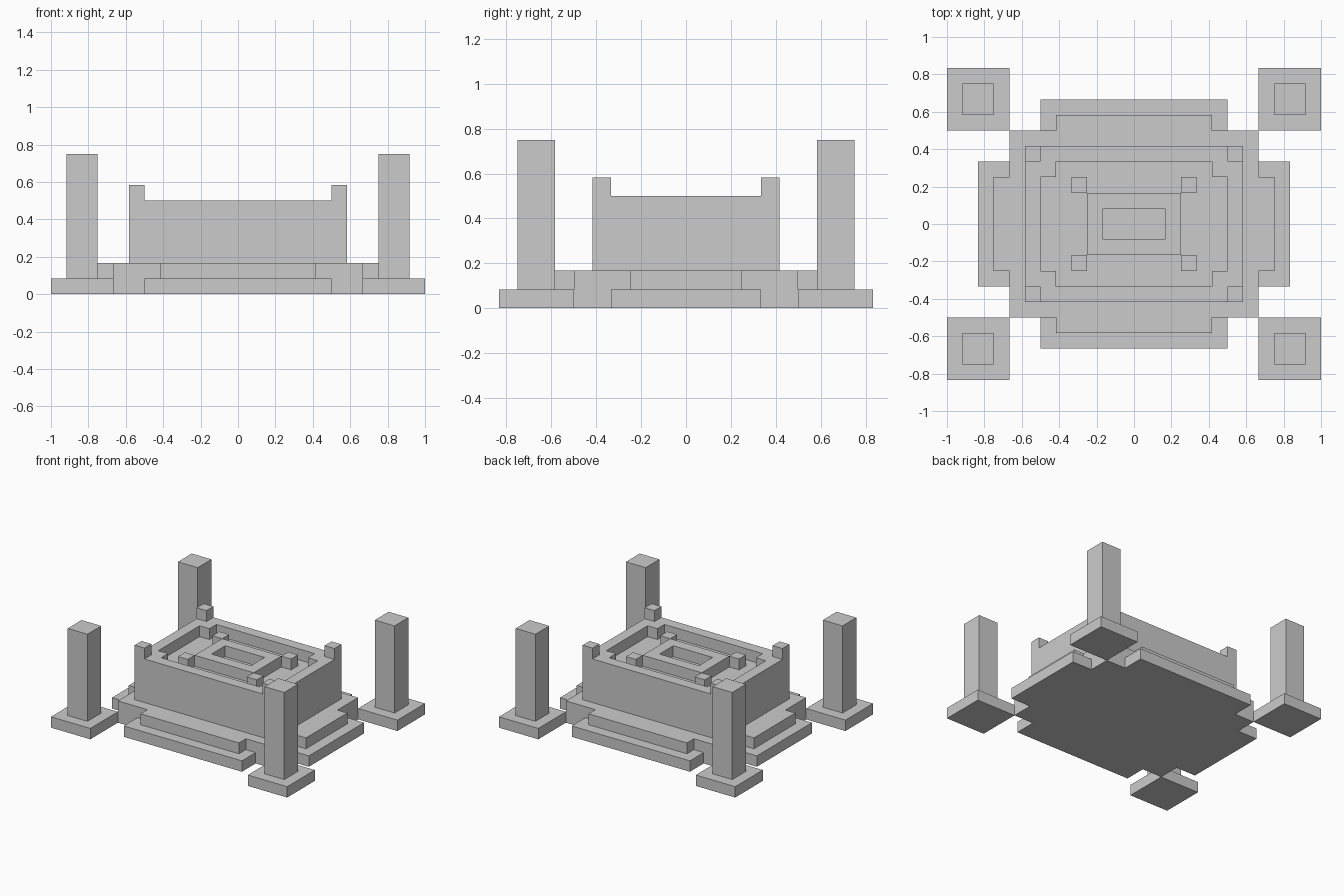
import bpy, bmesh

if "Cube" in bpy.data.objects:
    bpy.data.objects.remove(bpy.data.objects["Cube"])

U = 1 / 12  # one grid step of the model


def prism(name, quarter, z0, z1, at=(0, 0)):
    """Extrude an outline mirrored in x and y from its first-quadrant corners."""
    back = quarter[::-1]
    outline = (quarter + [(-x, y) for x, y in back]
               + [(-x, -y) for x, y in quarter] + [(x, -y) for x, y in back])
    bm = bmesh.new()
    base = bm.faces.new([bm.verts.new(((x + at[0]) * U, (y + at[1]) * U, z0 * U))
                         for x, y in outline])
    grown = bmesh.ops.extrude_face_region(bm, geom=[base], use_keep_orig=True)
    top = [g for g in grown["geom"] if isinstance(g, bmesh.types.BMVert)]
    bmesh.ops.translate(bm, verts=top, vec=(0, 0, (z1 - z0) * U))
    bmesh.ops.recalc_face_normals(bm, faces=bm.faces)
    mesh = bpy.data.meshes.new(name)
    bm.to_mesh(mesh)
    bm.free()
    obj = bpy.data.objects.new(name, mesh)
    bpy.context.collection.objects.link(obj)
    return obj


def cut(obj, cutter):
    cutter.hide_render = True
    mod = obj.modifiers.new("recess", 'BOOLEAN')
    mod.operation = 'DIFFERENCE'
    mod.solver = 'EXACT'
    mod.object = cutter
    # bake the cut, then drop the cutter
    bpy.context.view_layer.objects.active = obj
    bpy.ops.object.modifier_apply(modifier=mod.name)
    bpy.data.objects.remove(cutter)


# Stepped base
prism("lower_step", [(10, 4), (8, 4), (8, 6), (6, 6), (6, 8)], 0, 1)
prism("upper_step", [(9, 3), (8, 3), (8, 6), (5, 6), (5, 7)], 1, 2)

# Main block with a shallow notched recess in its top
block = prism("main_block", [(7, 5)], 2, 6)
cut(block, prism("recess_cutter", [(6, 3), (5, 3), (5, 4)], 5, 7))

# Rectangular kerb inside the recess
kerb = prism("inner_kerb", [(3, 2)], 5, 6)
cut(kerb, prism("kerb_cutter", [(2, 1)], 4, 7))

# Corner parts, repeated in all four quadrants
for sx in (-1, 1):
    for sy in (-1, 1):
        prism("rim_corner_cube", [(.5, .5)], 6, 7, (6.5 * sx, 4.5 * sy))
        prism("inner_corner_cube", [(.5, .5)], 5, 6, (3.5 * sx, 2.5 * sy))
        prism("pillar_foot", [(2, 2)], 0, 1, (10 * sx, 8 * sy))
        prism("pillar", [(1, 1)], 1, 9, (10 * sx, 8 * sy))
